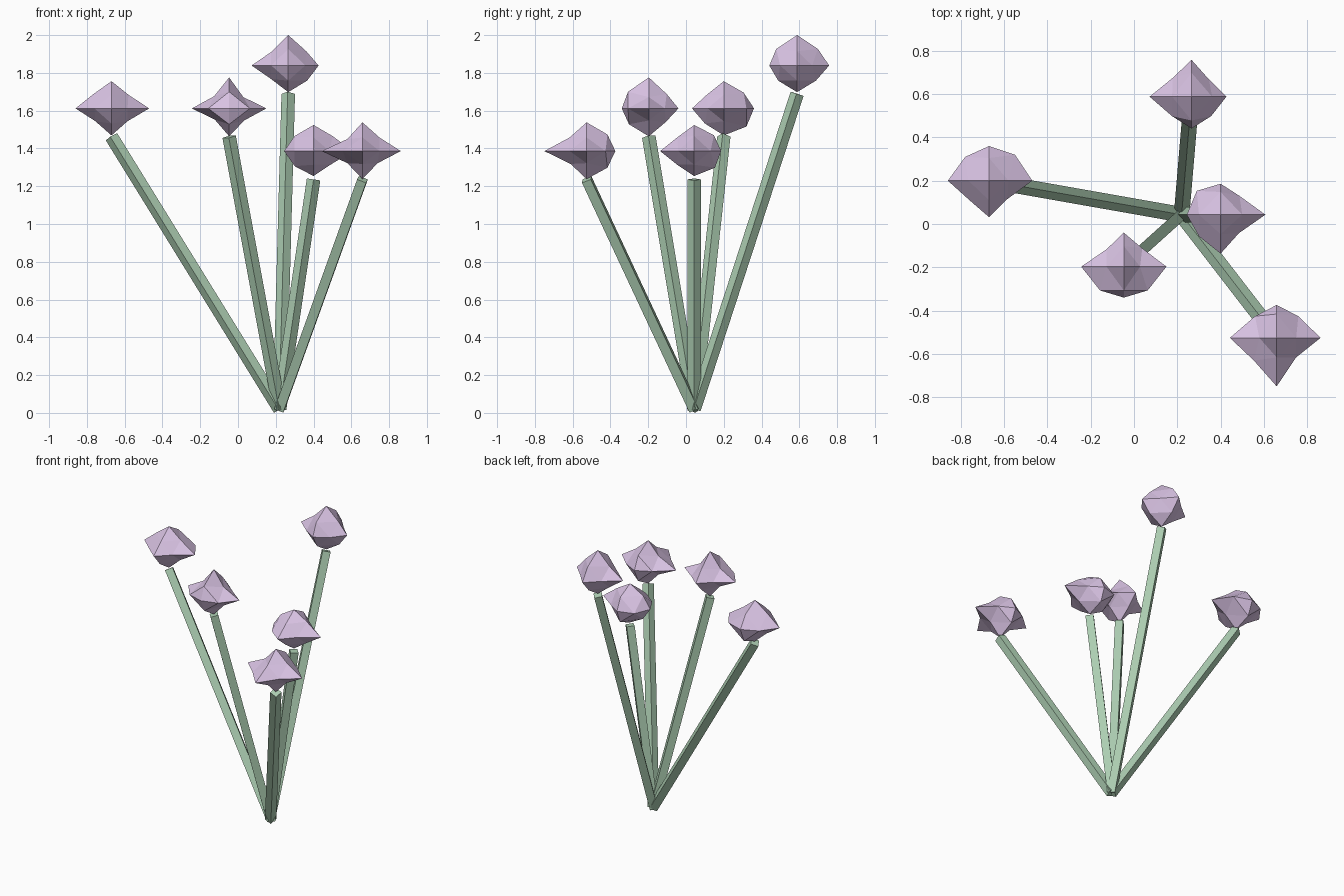
import bpy, bmesh
from itertools import product
from mathutils import Vector, Matrix
from math import radians

if "Cube" in bpy.data.objects:
    bpy.data.objects.remove(bpy.data.objects["Cube"])

def material(name, color):
    m = bpy.data.materials.new(name)
    m.diffuse_color = (*color, 1)
    m.use_nodes = True
    m.node_tree.nodes["Principled BSDF"].inputs["Base Color"].default_value = m.diffuse_color
    return m

GREEN = material("stem_green", (0.42, 0.62, 0.45))
PURPLE = material("petal_purple", (0.70, 0.55, 0.78))

def add_object(name, bm, mat):
    bmesh.ops.recalc_face_normals(bm, faces=bm.faces)
    me = bpy.data.meshes.new(name)
    bm.to_mesh(me)
    bm.free()
    me.materials.append(mat)
    ob = bpy.data.objects.new(name, me)
    bpy.context.collection.objects.link(ob)
    return ob

# Square stem running from the shared base to just below the bloom
BASE = Vector((0.22, 0.043, 0.02))
def stem(name, top, twist):
    d = top - BASE
    bm = bmesh.new()
    bmesh.ops.create_cone(bm, cap_ends=True, segments=4, radius1=0.036,
                          radius2=0.036, depth=d.length)
    bm.transform(Matrix.Translation((BASE + top) / 2)
                 @ d.to_track_quat('Z', 'Y').to_matrix().to_4x4()
                 @ Matrix.Rotation(radians(twist), 4, 'Z'))
    add_object(name, bm, GREEN)

# Bloom: octahedron split once, every point pushed in or out along its direction
TIPS = [(1, 0, 0), (-1, 0, 0), (0, 1, 0), (0, -1, 0), (0, 0, 1), (0, 0, -1)]
QUAD = [(1, 1), (-1, 1), (-1, -1), (1, -1)]
MIDS = ([(a, b, 0) for a, b in QUAD] + [(a, 0, b) for a, b in QUAD]
        + [(0, a, b) for a, b in QUAD])

def bloom(name, center, tips, mids):
    bm = bmesh.new()
    v = {k: bm.verts.new(Vector(k) * r) for k, r in zip(TIPS, tips)}
    for k, r in zip(MIDS, mids):
        v[k] = bm.verts.new((k[0] * r, k[1] * r, k[2] * r * 0.8))
    for x, y, z in product((1, -1), repeat=3):
        X, Y, Z = (x, 0, 0), (0, y, 0), (0, 0, z)
        XY, YZ, XZ = (x, y, 0), (0, y, z), (x, 0, z)
        for tri in ((X, XY, XZ), (Y, YZ, XY), (Z, XZ, YZ), (XY, YZ, XZ)):
            bm.faces.new([v[k] for k in tri])
    add_object(name, bm, PURPLE).location = center

# center, stem twist, tip radii (+x -x +y -y +z -z), mid radii (xy, xz, yz)
FLOWERS = [
    ((-0.67, 0.20, 1.612), 0, (.20, .19, .16, .168, .144, .143),
     (.12, .11, .09, .085, .09, .095, .085, .085, .105, .09, .10, .12)),
    ((-0.047, -0.197, 1.612), 45, (.197, .197, .157, .143, .164, .148),
     (.085, .08, .11, .11, .075, .08, .075, .08, .095, .11, .105, .09)),
    ((0.266, 0.588, 1.839), 0, (.161, .194, .17, .147, .161, .141),
     (.08, .087, .09, .09, .095, .09, .09, .10, .11, .11, .10, .10)),
    ((0.40, 0.043, 1.386), 0, (.207, .156, .143, .18, .138, .132),
     (.087, .11, .10, .085, .10, .10, .10, .09, .105, .09, .09, .11)),
    ((0.659, -0.526, 1.386), 0, (.203, .216, .152, .224, .152, .148),
     (.10, .10, .105, .09, .09, .08, .08, .08, .11, .09, .085, .11)),
]
for i, (c, twist, tips, mids) in enumerate(FLOWERS, 1):
    stem(f"stem_{i}", Vector(c) - Vector((0, 0, 0.15)), twist)
    bloom(f"bloom_{i}", c, tips, mids)
